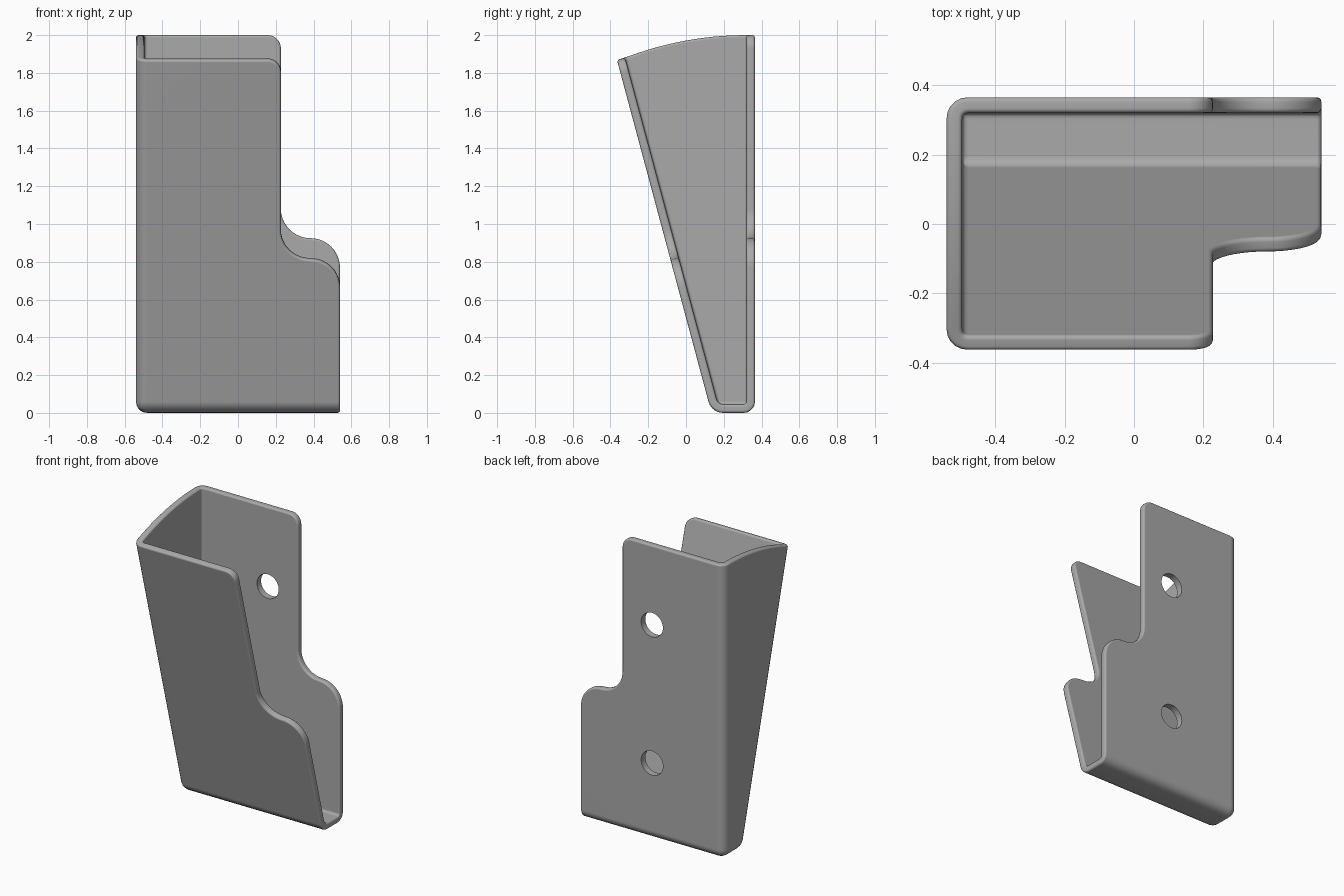
import bpy, bmesh, math

if "Cube" in bpy.data.objects:
    bpy.data.objects.remove(bpy.data.objects["Cube"])

W, T, LEAN = 0.54, 0.045, math.radians(15)
BACK_Y, FRONT_Y = 0.365, 0.135
TOP_B, TOP_F = 2.0, 1.934        # wall heights measured along each wall
STEP_B, STEP_F = 0.925, 0.84     # shoulder heights along each wall


def arc(cx, cy, r, a0, a1, n=10):
    return [(cx + r * math.cos(math.radians(a0 + (a1 - a0) * i / n)),
             cy + r * math.sin(math.radians(a0 + (a1 - a0) * i / n))) for i in range(n + 1)]


def outline(top, step):
    """Wall outline with an S-shaped shoulder on the right."""
    r = 0.1565
    return ([(W, 0)] + arc(W - r, step - r, r, 0, 90)
            + arc(W - r, step + r, r, 270, 180)[1:]
            + arc(W - 2 * r - 0.07, top - 0.07, 0.07, 0, 90, 8)
            + [(-W, top), (-W, 0)])


def front_pt(x, h):
    return (x, FRONT_Y - math.sin(LEAN) * h, math.cos(LEAN) * h)


# Outer skin: back, leaning front, floor and left wall
bm = bmesh.new()


def face(points):
    return bm.faces.new([bm.verts.new(p) for p in points])


back = face([(x, BACK_Y, h) for x, h in outline(TOP_B, STEP_B)])
face([front_pt(x, h) for x, h in outline(TOP_F, STEP_F)])
face([(-W, BACK_Y, 0), (W, BACK_Y, 0), (W, FRONT_Y, 0), (-W, FRONT_Y, 0)])
R = 1.79
ys = [0.29 - 0.59 * i / 12 for i in range(13)]
curve = [(-W, y, 2 - R + math.sqrt(R * R - min(0, y - 0.32) ** 2)) for y in ys]
face([(-W, BACK_Y, 0), (-W, BACK_Y, TOP_B)] + curve
     + [front_pt(-W, TOP_F), front_pt(-W, 0)])
bmesh.ops.remove_doubles(bm, verts=bm.verts[:], dist=1e-4)
bmesh.ops.recalc_face_normals(bm, faces=bm.faces[:])
if back.normal.y < 0:
    bmesh.ops.reverse_faces(bm, faces=bm.faces[:])
# Rounded folds
bmesh.ops.bevel(bm, geom=[e for e in bm.edges if len(e.link_faces) == 2],
                offset=0.06, offset_type='OFFSET', segments=5, profile=0.5,
                affect='EDGES', clamp_overlap=False)
mesh = bpy.data.meshes.new("wall_holder")
bm.to_mesh(mesh)
bm.free()
holder = bpy.data.objects.new("wall_holder", mesh)
bpy.context.collection.objects.link(holder)

grey = bpy.data.materials.new("plain grey")
grey.diffuse_color = (0.4, 0.4, 0.4, 1)
grey.use_nodes = True
grey.node_tree.nodes["Principled BSDF"].inputs["Base Color"].default_value = grey.diffuse_color
mesh.materials.append(grey)

# Wall thickness and softened rims
sol = holder.modifiers.new("thickness", 'SOLIDIFY')
sol.thickness, sol.offset, sol.use_even_offset = T, -1, True
bev = holder.modifiers.new("rim", 'BEVEL')
bev.width, bev.segments, bev.limit_method = 0.013, 3, 'ANGLE'
bev.angle_limit = math.radians(50)
bev.use_clamp_overlap = False

# Two screw holes in the back wall
cutters = []
for z in (0.52, 1.46):
    bpy.ops.mesh.primitive_cylinder_add(vertices=40, radius=0.082, depth=0.2,
                                        location=(0, BACK_Y, z), rotation=(math.pi / 2, 0, 0))
    c = bpy.context.object
    c.name = "hole_cutter"
    c.hide_render = True
    cutters.append(c)
    b = holder.modifiers.new("hole", 'BOOLEAN')
    b.operation, b.solver, b.object = 'DIFFERENCE', 'EXACT', c

bpy.ops.object.select_all(action='DESELECT')
holder.select_set(True)
bpy.context.view_layer.objects.active = holder
for name in [m.name for m in holder.modifiers]:
    bpy.ops.object.modifier_apply(modifier=name)
for c in cutters:
    bpy.data.objects.remove(c)

# Smooth folds, flat walls
bpy.ops.object.shade_smooth_by_angle(angle=math.radians(35))
wn = holder.modifiers.new("flat_walls", 'WEIGHTED_NORMAL')
wn.keep_sharp = True
